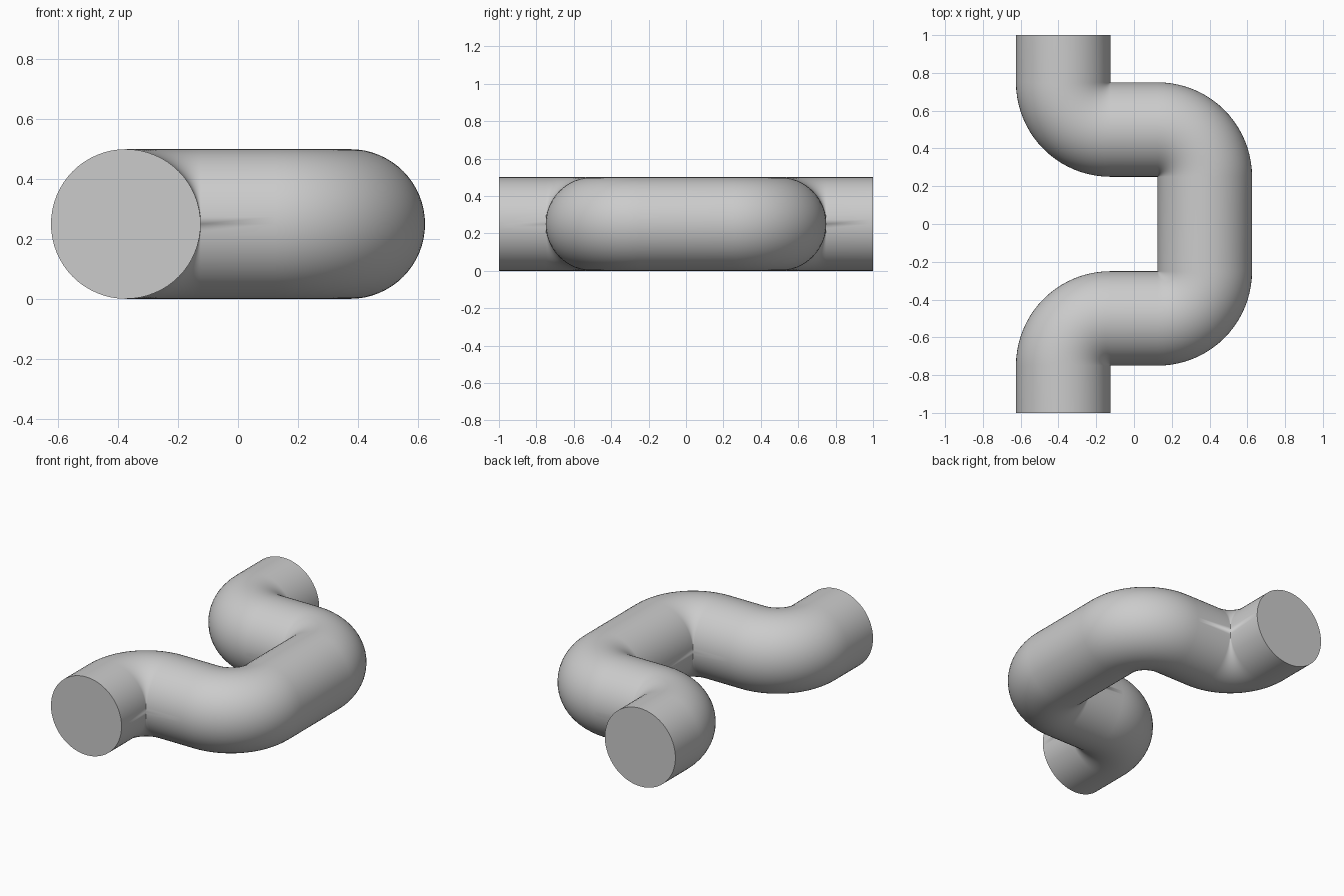
import bpy, bmesh
from math import sin, cos, pi
from mathutils import Vector

cube = bpy.data.objects.get("Cube")
if cube:
    bpy.data.objects.remove(cube, do_unlink=True)

R = 0.25        # pipe radius, also the bend radius of each elbow
SIDES = 64
STEPS = 20

grey = bpy.data.materials.new("plain grey")
grey.use_nodes = True
colour = (0.6, 0.6, 0.6, 1)
grey.diffuse_color = colour
grey.node_tree.nodes["Principled BSDF"].inputs["Base Color"].default_value = colour


def elbow(cx, cy, start, turn):
    """Centreline stations (point, heading) of a quarter bend."""
    stations = []
    for i in range(STEPS + 1):
        a = start + turn * i / STEPS * pi / 2
        out = Vector((cos(a), sin(a), 0))
        heading = Vector((-sin(a), cos(a), 0)) * turn
        stations.append((Vector((cx, cy, R)) + out * R, heading))
    return stations


# Centreline: straight end, two opposite bends, then the same in reverse
forward = Vector((0, 1, 0))
half = [(Vector((-0.375, -1, R)), forward)]
half += elbow(-0.125, -0.75, pi, -1)
half += elbow(0.125, -0.25, -pi / 2, 1)
back = [(Vector((p.x, -p.y, p.z)), Vector((-h.x, h.y, 0))) for p, h in reversed(half)]

# Sweep a circle along the centreline
bm = bmesh.new()
rings = []
for point, heading in half + back:
    side = heading.cross(Vector((0, 0, 1)))
    ring = []
    for k in range(SIDES):
        a = 2 * pi * k / SIDES
        ring.append(bm.verts.new(point + side * (R * cos(a)) + Vector((0, 0, R * sin(a)))))
    rings.append(ring)
for r0, r1 in zip(rings, rings[1:]):
    for k in range(SIDES):
        n = (k + 1) % SIDES
        bm.faces.new((r0[k], r0[n], r1[n], r1[k]))

# Flat end caps
bm.faces.new(rings[0])
bm.faces.new(rings[-1])

# Close the pinch on the inside of each elbow
bmesh.ops.remove_doubles(bm, verts=bm.verts, dist=0.0001)
bmesh.ops.recalc_face_normals(bm, faces=bm.faces)

mesh = bpy.data.meshes.new("bent_pipe")
bm.to_mesh(mesh)
bm.free()
mesh.materials.append(grey)
pipe = bpy.data.objects.new("bent_pipe", mesh)
bpy.context.collection.objects.link(pipe)

# Smooth tube, crisp cap rims
bpy.ops.object.select_all(action='DESELECT')
pipe.select_set(True)
bpy.context.view_layer.objects.active = pipe
bpy.ops.object.shade_smooth_by_angle(angle=pi / 4)
